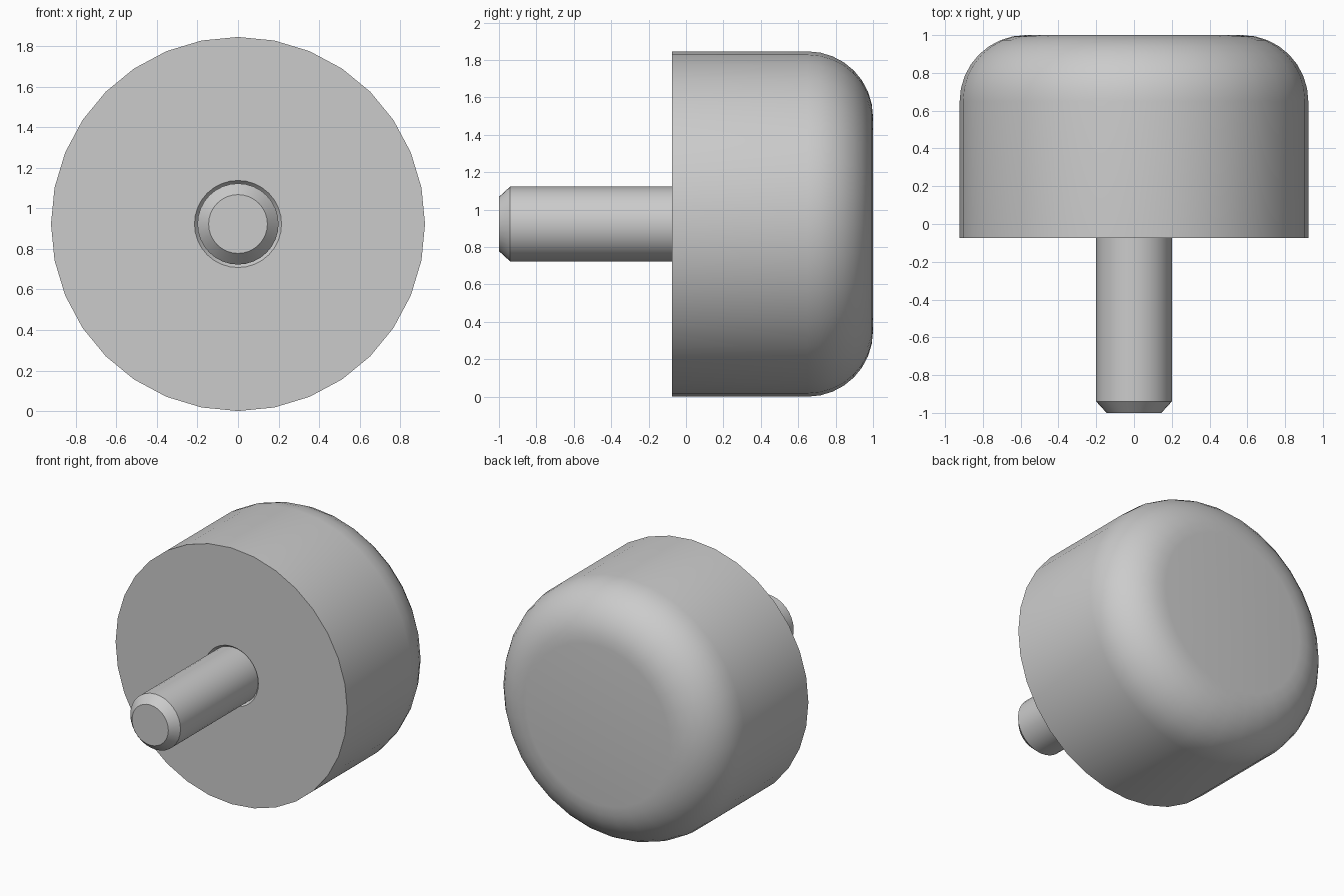
import bpy, bmesh, math

if "Cube" in bpy.data.objects:
    bpy.data.objects.remove(bpy.data.objects["Cube"])

CZ = 0.923   # axis height
R = 0.923    # cap radius


def lathe(name, profile, segs):
    """Revolve (radius, y) points about the y axis; zero radius makes a flat n-gon end."""
    bm = bmesh.new()
    rings = []
    for r, y in profile:
        rings.append([bm.verts.new((r * math.cos(2 * math.pi * i / segs), y,
                                    CZ + r * math.sin(2 * math.pi * i / segs)))
                      for i in range(segs)])
    for a, b in zip(rings, rings[1:]):
        for i in range(segs):
            j = (i + 1) % segs
            bm.faces.new((a[i], b[i], b[j], a[j]))
    bm.faces.new(rings[0])
    bm.faces.new(rings[-1])
    bmesh.ops.recalc_face_normals(bm, faces=bm.faces)
    me = bpy.data.meshes.new(name)
    bm.to_mesh(me)
    bm.free()
    ob = bpy.data.objects.new(name, me)
    bpy.context.collection.objects.link(ob)
    bpy.ops.object.select_all(action='DESELECT')
    ob.select_set(True)
    bpy.context.view_layer.objects.active = ob
    bpy.ops.object.shade_smooth_by_angle(angle=math.radians(30))
    return ob


# Rubber cap: small countersink at the stem, flat base, straight wall, rounded rim
FILLET = 0.35
cap = [(0.195, -0.05), (0.215, -0.075), (R, -0.075)]
cap += [(R - FILLET + FILLET * math.cos(a), 1 - FILLET + FILLET * math.sin(a))
        for a in (math.pi / 2 * k / 8 for k in range(9))]
lathe("rubber_cap", cap, 32)

# Stem with a chamfered tip
lathe("stem", [(0.145, -1.0), (0.2, -0.94), (0.2, -0.04)], 32)
